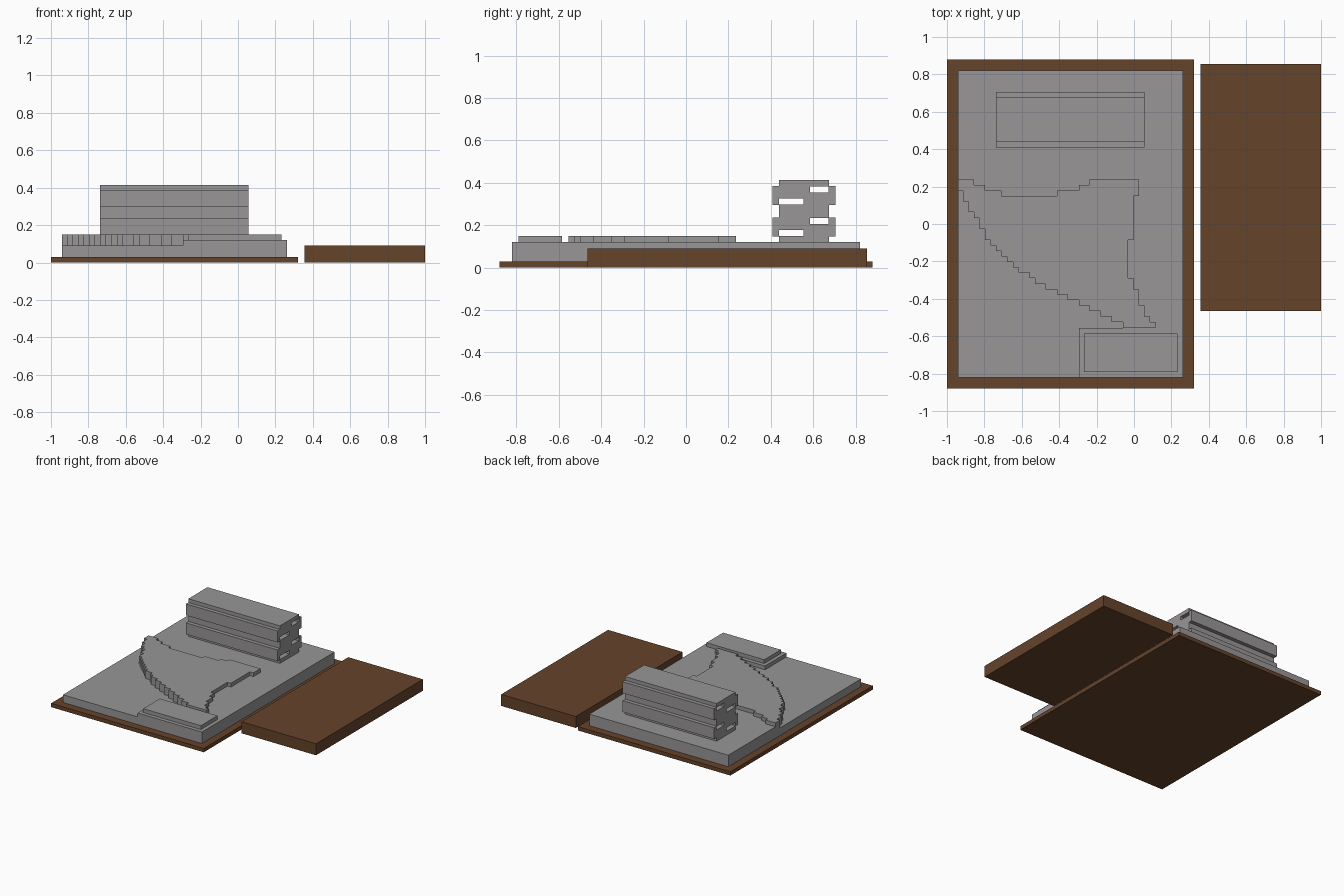
import bpy, bmesh
from mathutils import Matrix, Vector

cube = bpy.data.objects.get("Cube")
if cube:
    bpy.data.objects.remove(cube, do_unlink=True)


def material(name, rgb):
    m = bpy.data.materials.new(name)
    m.use_nodes = True
    m.diffuse_color = (*rgb, 1)
    bsdf = next(n for n in m.node_tree.nodes if n.type == 'BSDF_PRINCIPLED')
    bsdf.inputs["Base Color"].default_value = (*rgb, 1)
    return m


GREY = material("stone grey", (0.315, 0.305, 0.307))
BROWN = material("wood brown", (0.13, 0.056, 0.024))

# Maps profile (y, z) and depth x onto world axes
SIDEWAYS = Matrix(((0, 0, 1, 0), (1, 0, 0, 0), (0, 1, 0, 0), (0, 0, 0, 1)))


def prism(name, loops, low, high, mat, matrix=Matrix()):
    """Extrude an outline (first loop) with optional holes from low to high."""
    bm = bmesh.new()
    edges = []
    for loop in loops:
        vs = [bm.verts.new((a, b, low)) for a, b in loop]
        edges += [bm.edges.new((vs[i - 1], vs[i])) for i in range(len(vs))]
    bmesh.ops.triangle_fill(bm, edges=edges, use_beauty=True, normal=Vector((0, 0, 1)))
    ext = bmesh.ops.extrude_face_region(bm, geom=bm.faces[:], use_keep_orig=True)
    top = [g for g in ext["geom"] if isinstance(g, bmesh.types.BMVert)]
    bmesh.ops.translate(bm, verts=top, vec=(0, 0, high - low))
    bm.transform(matrix)
    bmesh.ops.recalc_face_normals(bm, faces=bm.faces[:])
    mesh = bpy.data.meshes.new(name)
    bm.to_mesh(mesh)
    bm.free()
    mesh.materials.append(mat)
    obj = bpy.data.objects.new(name, mesh)
    bpy.context.collection.objects.link(obj)
    return obj


def rect(a0, a1, b0, b1):
    return [(a0, b0), (a1, b0), (a1, b1), (a0, b1)]


def steps(points, across_first):
    """Turn a diagonal run of corners into a right-angled staircase."""
    out = [points[0]]
    for (x0, y0), (x1, y1) in zip(points, points[1:]):
        out += [(x1, y0) if across_first else (x0, y1), (x1, y1)]
    return [p for i, p in enumerate(out) if i == 0 or p != out[i - 1]]


# Wooden boards
prism("base_board", [rect(-1, 0.32, -0.88, 0.88)], 0, 0.03, BROWN)
prism("side_block", [rect(0.355, 1, -0.465, 0.855)], 0, 0.09, BROWN)

# Ground slab
prism("lower_ground", [rect(-0.94, 0.262, -0.82, 0.82)], 0.03, 0.09, GREY)

# Stepped bank running from the left edge down to the front
bank = steps([(-0.94, 0.18), (-0.913, 0.12), (-0.884, 0.065), (-0.855, 0.033),
              (-0.825, -0.027), (-0.797, -0.085), (-0.767, -0.115),
              (-0.737, -0.145), (-0.708, -0.173), (-0.678, -0.202),
              (-0.648, -0.232), (-0.618, -0.26), (-0.56, -0.29),
              (-0.53, -0.32), (-0.472, -0.35), (-0.413, -0.378),
              (-0.355, -0.407), (-0.295, -0.436), (-0.237, -0.466),
              (-0.178, -0.495), (-0.12, -0.525), (-0.06, -0.555)], True)

prism("upper_ground", [[(-0.94, 0.82)] + bank + [
    (-0.295, -0.555), (-0.295, -0.82), (0.262, -0.82), (0.262, 0.82)]],
    0.09, 0.12, GREY)

# Raised plateau: bank, then right side, then back edge
right_side = steps([(0.115, -0.555), (0.085, -0.525), (0.057, -0.495),
                    (0.028, -0.437), (-0.002, -0.35), (-0.032, -0.29)], False)
right_side += [(-0.032, -0.085), (-0.002, -0.085), (-0.002, 0.15),
               (0.028, 0.15), (0.028, 0.237)]
back_edge = [(-0.237, 0.237), (-0.237, 0.208), (-0.295, 0.208), (-0.295, 0.18),
             (-0.413, 0.18), (-0.413, 0.15), (-0.708, 0.15), (-0.708, 0.18),
             (-0.797, 0.18), (-0.797, 0.208), (-0.855, 0.208), (-0.855, 0.237),
             (-0.94, 0.237)]
prism("plateau", [bank + right_side + back_edge], 0.12, 0.15, GREY)

# Low platform at the front
prism("front_platform", [rect(-0.267, 0.232, -0.79, -0.585)], 0.12, 0.15, GREY)

# Building: banded cross-section with four lengthwise slots
half = [(0.118, 0.12), (0.118, 0.148), (0.148, 0.148), (0.148, 0.237),
        (0.118, 0.237), (0.118, 0.296), (0.148, 0.296), (0.148, 0.385),
        (0.118, 0.385), (0.118, 0.414)]
mid = 0.557
outline = [(mid + d, z) for d, z in half] + [(mid - d, z) for d, z in reversed(half)]
slots = []
for z in (0.15, 0.298):
    slots.append(rect(0.438, 0.555, z, z + 0.028))
    slots.append(rect(0.584, 0.673, z + 0.057, z + 0.085))
prism("building", [outline] + slots, -0.737, 0.055, GREY, SIDEWAYS)
